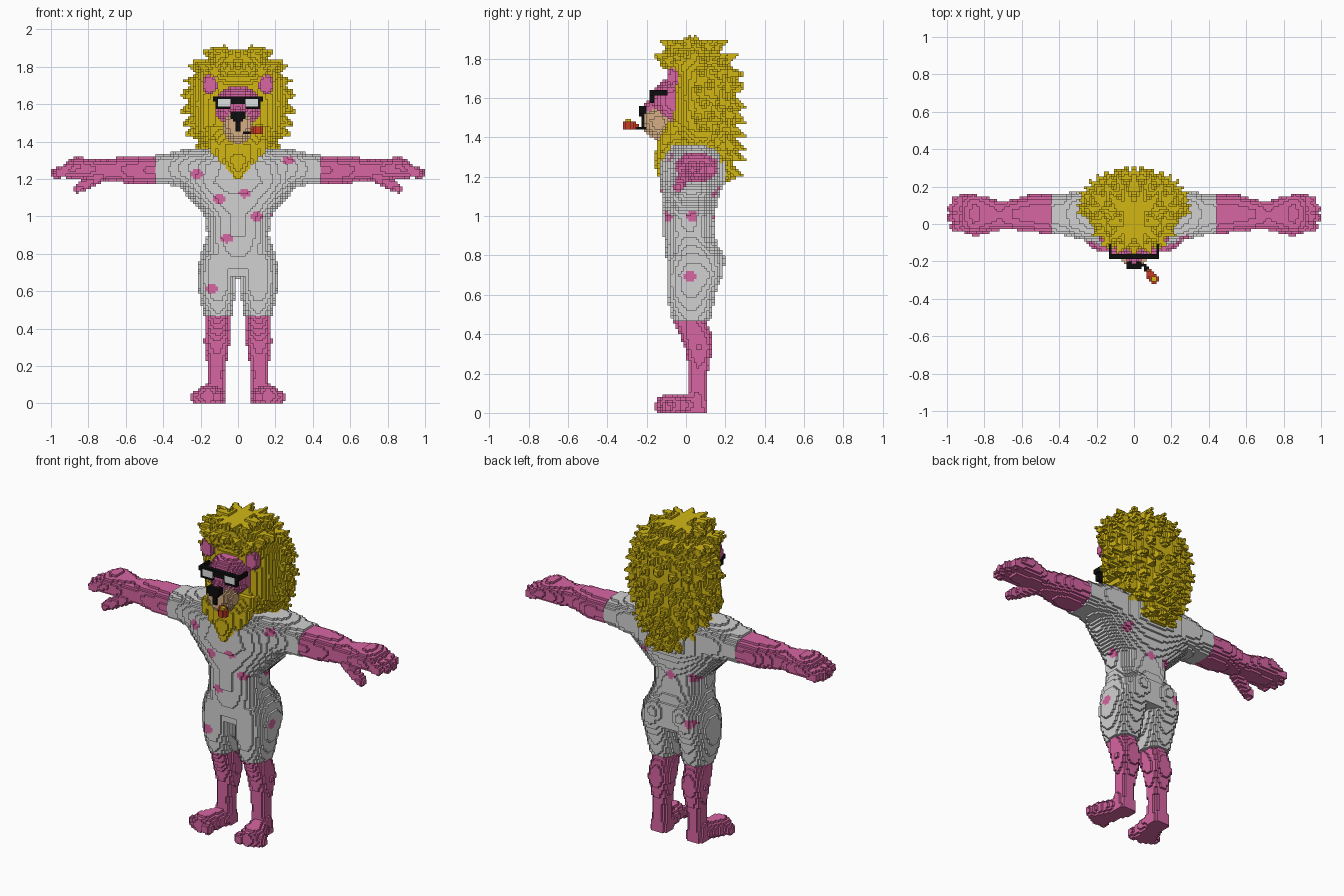
import bpy, math, random
from mathutils import Vector

random.seed(4)
V = 2 / 150          # block size
cells = {}           # (i, j, k) -> (part, colour)

COLOURS = {
    "pink fur": (0.68, 0.13, 0.36), "grey suit": (0.64, 0.64, 0.64),
    "yellow mane": (0.64, 0.47, 0.007), "tan muzzle": (0.66, 0.42, 0.23),
    "black": (0.004, 0.004, 0.004), "pale lens": (0.72, 0.75, 0.75),
    "red pipe": (0.56, 0.045, 0.018)}
mats = {}
for name, c in COLOURS.items():
    mats[name] = bpy.data.materials.new(name)
    mats[name].diffuse_color = (*c, 1)
PINK, SUIT, MANE, TAN, BLACK, LENS, RED = COLOURS


def put(part, mat, i, j, k, mirror):
    if k >= 0:
        cells[i, j, k] = (part, mat)
        if mirror:
            cells[-i - 1, j, k] = (part, mat)


def span(lo, hi):
    """Block indices whose centres lie between lo and hi."""
    return range(math.ceil(lo / V - 0.5), math.floor(hi / V - 0.5) + 1)


def section(rows, s):
    for a, b in zip(rows, rows[1:]):
        if a[0] <= s <= b[0]:
            t = (s - a[0]) / (b[0] - a[0])
            return [p + (q - p) * t for p, q in zip(a[1:], b[1:])]


def stack(part, mat, rows, along="z", mirror=False, n=2.3):
    """Loft of rounded sections: (position, centre, half size, front y, back y)."""
    for k in span(rows[0][0], rows[-1][0]):
        c, h, f, b = section(rows, (k + 0.5) * V)
        m, d = (f + b) / 2, (b - f) / 2
        for i in span(c - h, c + h):
            u = abs(((i + 0.5) * V - c) / h) ** n
            for j in span(f, b):
                if u + abs(((j + 0.5) * V - m) / d) ** n <= 1:
                    put(part, mat, *((i, j, k) if along == "z" else (k, j, i)), mirror)


def blob(part, mat, p, r, q=None, r2=None, scale=(1, 1, 1), mirror=False):
    """Tapered capsule, or an ellipsoid when only one point is given."""
    q, r2 = q or p, r if r2 is None else r2
    big = max(r, r2)
    rng = [span(min(a, b) - big * s, max(a, b) + big * s) for a, b, s in zip(p, q, scale)]
    P = Vector([a / s for a, s in zip(p, scale)])
    D = Vector([a / s for a, s in zip(q, scale)]) - P
    L = D.length_squared or 1
    for i in rng[0]:
        for j in rng[1]:
            for k in rng[2]:
                w = Vector(((i + 0.5) * V / scale[0], (j + 0.5) * V / scale[1],
                            (k + 0.5) * V / scale[2])) - P
                t = min(1, max(0, w.dot(D) / L))
                if (w - D * t).length <= r + (r2 - r) * t:
                    put(part, mat, i, j, k, mirror)


def box(part, mat, x, y, z, mirror=False):
    for i in span(*x):
        for j in span(*y):
            for k in span(*z):
                put(part, mat, i, j, k, mirror)


# Suit: torso, thighs, seat, sleeves
stack("suit", SUIT, [
    (0.68, 0, 0.20, -0.08, 0.17), (0.78, 0, 0.205, -0.10, 0.18), (0.90, 0, 0.165, -0.115, 0.15),
    (1.00, 0, 0.175, -0.115, 0.14), (1.10, 0, 0.265, -0.125, 0.17), (1.18, 0, 0.33, -0.135, 0.20),
    (1.28, 0, 0.33, -0.13, 0.20), (1.36, 0, 0.20, -0.09, 0.17)])
stack("suit", SUIT, [
    (0.47, 0.107, 0.075, -0.07, 0.125), (0.60, 0.11, 0.10, -0.10, 0.15),
    (0.70, 0.112, 0.107, -0.10, 0.185), (0.80, 0.10, 0.10, -0.10, 0.19)], mirror=True)
blob("suit", SUIT, (0.09, 0.105, 0.77), 0.092, mirror=True)
stack("suit", SUIT, [
    (0.15, 1.25, 0.11, -0.10, 0.17), (0.25, 1.255, 0.105, -0.09, 0.18),
    (0.33, 1.255, 0.095, -0.07, 0.17), (0.37, 1.252, 0.082, -0.06, 0.16),
    (0.44, 1.25, 0.08, -0.06, 0.16)], "x", True, 2.6)

# Arms with fingers and thumb
stack("arms", PINK, [
    (0.44, 1.25, 0.074, -0.05, 0.155), (0.55, 1.245, 0.074, -0.045, 0.16),
    (0.65, 1.25, 0.065, -0.03, 0.13), (0.72, 1.248, 0.052, -0.028, 0.12),
    (0.80, 1.255, 0.055, -0.04, 0.15), (0.86, 1.262, 0.058, -0.048, 0.155),
    (0.92, 1.25, 0.045, -0.04, 0.15)], "x", True)
for n, (y, x) in enumerate([(-0.015, 0.955), (0.035, 0.972), (0.083, 0.972), (0.125, 0.95)]):
    blob("arms", PINK, (0.86, y, 1.265), 0.036, (x, y, 1.232), 0.027, mirror=True)
blob("arms", PINK, (0.73, 0.0, 1.22), 0.035, (0.855, -0.04, 1.15), 0.025, mirror=True)

# Lower legs, feet, toes
stack("legs", PINK, [
    (0, 0.12, 0.055, 0, 0.11), (0.08, 0.12, 0.05, 0.005, 0.11), (0.16, 0.115, 0.047, 0.015, 0.105),
    (0.25, 0.112, 0.056, 0.01, 0.12), (0.33, 0.112, 0.07, -0.005, 0.14),
    (0.40, 0.11, 0.066, -0.035, 0.13), (0.47, 0.107, 0.06, -0.065, 0.105)], mirror=True)
blob("feet", PINK, (0.115, 0.055, 0.04), 0.055, (0.16, -0.085, 0.04), 0.068,
     scale=(1, 1, 0.85), mirror=True)
for n in range(4):
    blob("feet", PINK, (0.11 + 0.037 * n, -0.132 + 0.012 * n, 0.032), 0.031, mirror=True)

# Mane: body, beard, tufts
mane = [(1.17, 0, 0.05, 0.14, 0.23), (1.25, 0, 0.11, 0.02, 0.24), (1.35, 0, 0.18, -0.06, 0.25),
        (1.45, 0, 0.235, -0.08, 0.25), (1.60, 0, 0.26, -0.07, 0.25), (1.70, 0, 0.25, -0.07, 0.25),
        (1.78, 0, 0.215, -0.13, 0.22), (1.85, 0, 0.15, -0.11, 0.16), (1.89, 0, 0.08, -0.04, 0.12)]
stack("mane", MANE, mane)
stack("mane", MANE, [(1.20, 0, 0.02, -0.15, -0.08), (1.30, 0, 0.085, -0.16, 0),
                     (1.38, 0, 0.14, -0.145, 0), (1.48, 0, 0.18, -0.10, 0)])
for x, z in ((0.05, 1.25), (0.09, 1.29), (0.13, 1.33)):
    blob("mane", MANE, (x, -0.10, z + 0.06), 0.035, (x, -0.13, z), 0.008, mirror=True)
for level in range(10):
    z0 = 1.24 + 0.069 * level
    n = 9 if 1.3 < z0 < 1.8 else 6
    for i in range(n + 1):
        a = -math.pi / 2 + math.pi * (i + 0.5 * (level % 2)) / n
        dx, dy = math.cos(a), math.sin(a)
        if dx < -0.01 or (dy < -0.25 and z0 < 1.76):
            continue
        z = z0 + random.uniform(-0.015, 0.015)
        c, h, f, b = section(mane, z)
        x, y = h * dx, (f + b) / 2 + (b - f) / 2 * dy
        lift = 0.03 if z > 1.75 else 0.0 if z > 1.6 else -0.03
        blob("mane", MANE, (x - 0.02 * dx, y - 0.02 * dy, z), 0.042,
             (x + 0.045 * dx, y + 0.045 * dy + 0.008, z + lift), 0.007, mirror=True)
for x, z in ((0.07, 1.915), (0.145, 1.875), (0.20, 1.84)):
    blob("mane", MANE, (x * 0.9, 0.05, z - 0.08), 0.045, (x, 0.05, z), 0.009, mirror=True)

# Head: face, ears, snout, muzzle, nose
blob("face", PINK, (0, -0.06, 1.585), 1, scale=(0.125, 0.118, 0.115))
blob("ears", PINK, (0.15, -0.07, 1.705), 1, scale=(0.04, 0.03, 0.055), mirror=True)
blob("face", PINK, (0, -0.12, 1.60), 0.045, (0, -0.185, 1.54), 0.038)
blob("muzzle", TAN, (0, -0.14, 1.475), 1, scale=(0.08, 0.08, 0.085))
blob("muzzle", TAN, (0.032, -0.175, 1.49), 0.042, mirror=True)
for n, w in enumerate((0.008, 0.008, 0.008, 0.008, 0.02, 0.034, 0.034, 0.034)):
    z = 1.4467 + n * V
    box("nose", BLACK, (0, w), (-0.24 if n > 3 else -0.227, -0.20), (z, z + V), True)

# Glasses
box("glasses", BLACK, (0.035, 0.12), (-0.188, -0.158), (1.573, 1.64), True)
box("glasses", BLACK, (0, 0.036), (-0.188, -0.158), (1.60, 1.64), True)
box("glasses", BLACK, (0.119, 0.134), (-0.188, -0.09), (1.613, 1.64), True)
box("lenses", LENS, (0.046, 0.107), (-0.188, -0.172), (1.586, 1.627), True)

# Pipe
blob("pipe_stem", BLACK, (0.03, -0.19, 1.447), 0.011, (0.08, -0.255, 1.447), 0.011)
blob("pipe_bowl", RED, (0.086, -0.268, 1.46), 0.025, (0.106, -0.292, 1.46), 0.027)
blob("pipe_bowl", MANE, (0.108, -0.296, 1.485), 0.013)

# Fur spots on the suit: (view axis, side, across, height)
spots = [("y", -1, -0.22, 1.23), ("y", -1, 0.27, 1.30), ("y", -1, -0.10, 1.09),
         ("y", -1, 0.035, 1.125), ("y", -1, 0.10, 1.0), ("y", -1, -0.06, 0.885),
         ("y", -1, -0.14, 0.61), ("x", 1, 0.03, 1.0), ("x", 1, 0.02, 0.69),
         ("y", 1, 0.17, 1.12), ("y", 1, 0.0, 1.0), ("y", 1, -0.13, 1.0), ("y", 1, -0.15, 0.75)]
for (i, j, k), (part, mat) in list(cells.items()):
    if part == "suit":
        x, y, z = ((t + 0.5) * V for t in (i, j, k))
        for axis, side, u, h in spots:
            across, depth = (x, (y - 0.03) * side) if axis == "y" else (y, x * side - 0.12)
            if depth > 0 and math.hypot((across - u) * 0.85, z - h) < 0.026:
                cells[i, j, k] = (part, PINK)

# Outer skin of the blocks, one object for each part
SIDES = []
for ax in range(3):
    for s in (0, 1):
        quad = []
        for u, v in ((0, 0), (1, 0), (1, 1), (0, 1))[::1 if s else -1]:
            corner = [0, 0, 0]
            corner[ax], corner[(ax + 1) % 3], corner[(ax + 2) % 3] = s, u, v
            quad.append(corner)
        step = [0, 0, 0]
        step[ax] = 1 if s else -1
        SIDES.append((step, quad))
parts = {}
for (i, j, k), (part, mat) in cells.items():
    for step, quad in SIDES:
        if (i + step[0], j + step[1], k + step[2]) not in cells:
            verts, faces, fmats = parts.setdefault(part, ({}, [], []))
            faces.append([verts.setdefault((i + a, j + b, k + c), len(verts)) for a, b, c in quad])
            fmats.append(mat)
for part, (verts, faces, fmats) in parts.items():
    me = bpy.data.meshes.new(part)
    me.from_pydata([[t * V for t in v] for v in verts], [], faces)
    used = sorted(set(fmats))
    for m in used:
        me.materials.append(mats[m])
    me.polygons.foreach_set("material_index", [used.index(m) for m in fmats])
    me.update()
    bpy.context.collection.objects.link(bpy.data.objects.new(part, me))
